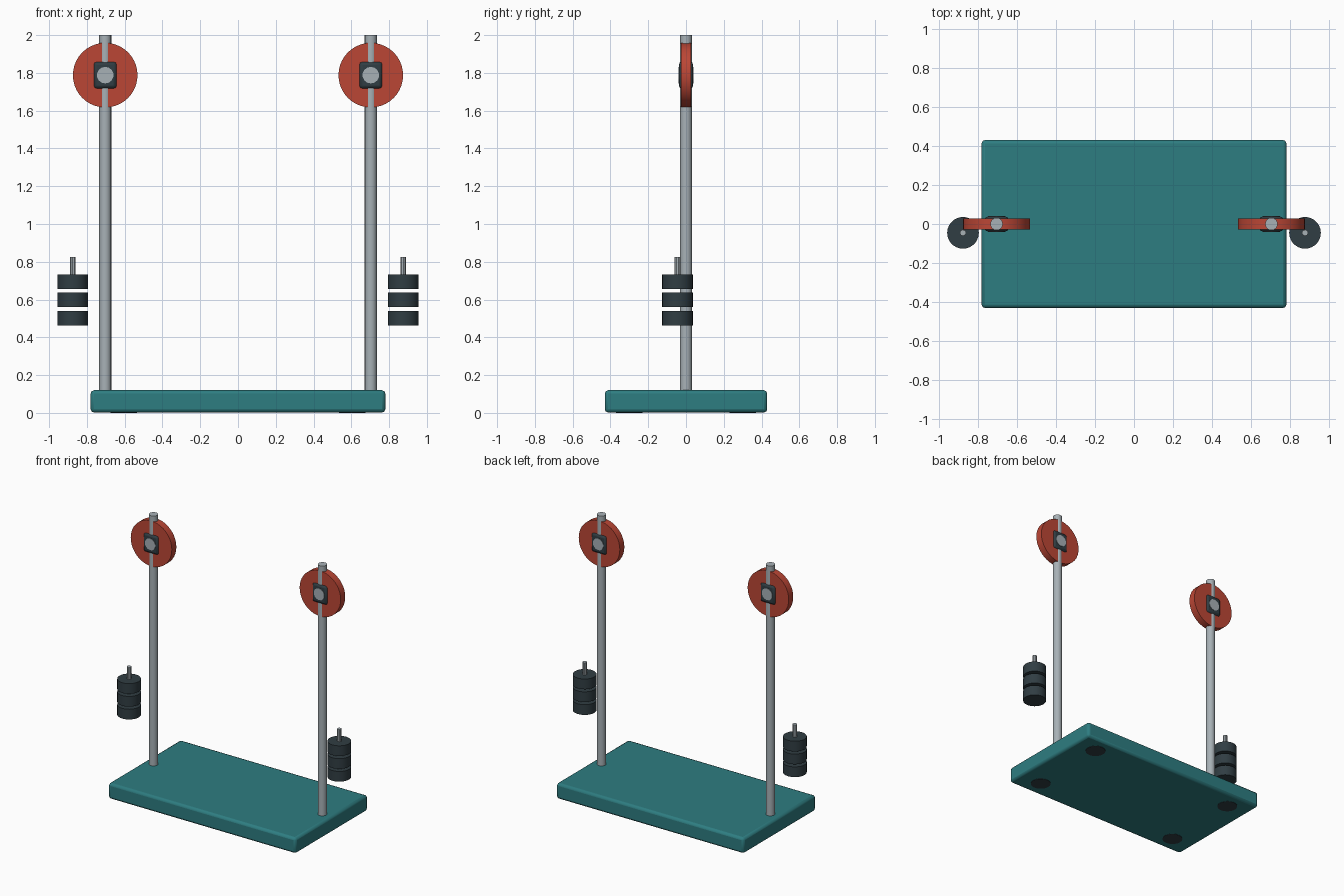
import bpy
from math import pi, radians

if "Cube" in bpy.data.objects:
    bpy.data.objects.remove(bpy.data.objects["Cube"])


def material(name, rgb):
    m = bpy.data.materials.new(name)
    m.diffuse_color = (*rgb, 1)
    m.use_nodes = True
    m.node_tree.nodes["Principled BSDF"].inputs["Base Color"].default_value = m.diffuse_color
    return m


TEAL = material("teal", (0.027, 0.205, 0.22))
RED = material("red", (0.50, 0.062, 0.036))
STEEL = material("steel", (0.39, 0.44, 0.47))
DARK = material("dark grey", (0.030, 0.047, 0.056))


def finish(name, mat, bevel=0, segments=2):
    ob = bpy.context.object
    ob.name = name
    ob.data.materials.append(mat)
    if bevel:
        mod = ob.modifiers.new("Bevel", 'BEVEL')
        mod.width = bevel
        mod.segments = segments
        mod.limit_method = 'ANGLE'
    bpy.ops.object.shade_smooth_by_angle(angle=radians(35))
    return ob


def box(name, loc, size, mat, bevel):
    bpy.ops.mesh.primitive_cube_add(size=1, location=loc)
    bpy.context.object.scale = size
    bpy.ops.object.transform_apply(location=False, rotation=False, scale=True)
    return finish(name, mat, bevel)


def cylinder(name, loc, r, depth, mat, sides, along_y=False):
    bpy.ops.mesh.primitive_cylinder_add(
        vertices=sides, radius=r, depth=depth, location=loc,
        rotation=(pi / 2 if along_y else 0, 0, 0))
    return finish(name, mat)


# Base slab
box("base", (0, 0, 0.061), (1.56, 0.86, 0.118), TEAL, 0.018)

for side, s in (("left", -1), ("right", 1)):
    x = s * 0.703
    # Upright post
    cylinder(f"{side}_post", (x, 0, 1.055), 0.032, 1.89, STEEL, 16)
    # Wheel with hub block and axle
    cylinder(f"{side}_wheel", (x, 0, 1.788), 0.171, 0.054, RED, 40, True)
    box(f"{side}_hub", (x, 0, 1.788), (0.126, 0.076, 0.145), DARK, 0.018)
    cylinder(f"{side}_axle", (x, 0, 1.788), 0.044, 0.082, STEEL, 14, True)
    # Stack of three weights with a hook pin on top
    wx, wy = s * 0.875, -0.045
    for i in range(3):
        cylinder(f"{side}_weight_{i + 1}", (wx, wy, 0.502 + i * 0.0965),
                 0.081, 0.077, DARK, 28)
    cylinder(f"{side}_weight_pin", (wx, wy, 0.772), 0.016, 0.106, STEEL, 10)
    # Round pads under the base
    for end, e in (("front", -1), ("back", 1)):
        cylinder(f"{side}_{end}_foot", (s * 0.605, e * 0.30, 0.01),
                 0.07, 0.02, DARK, 20)
